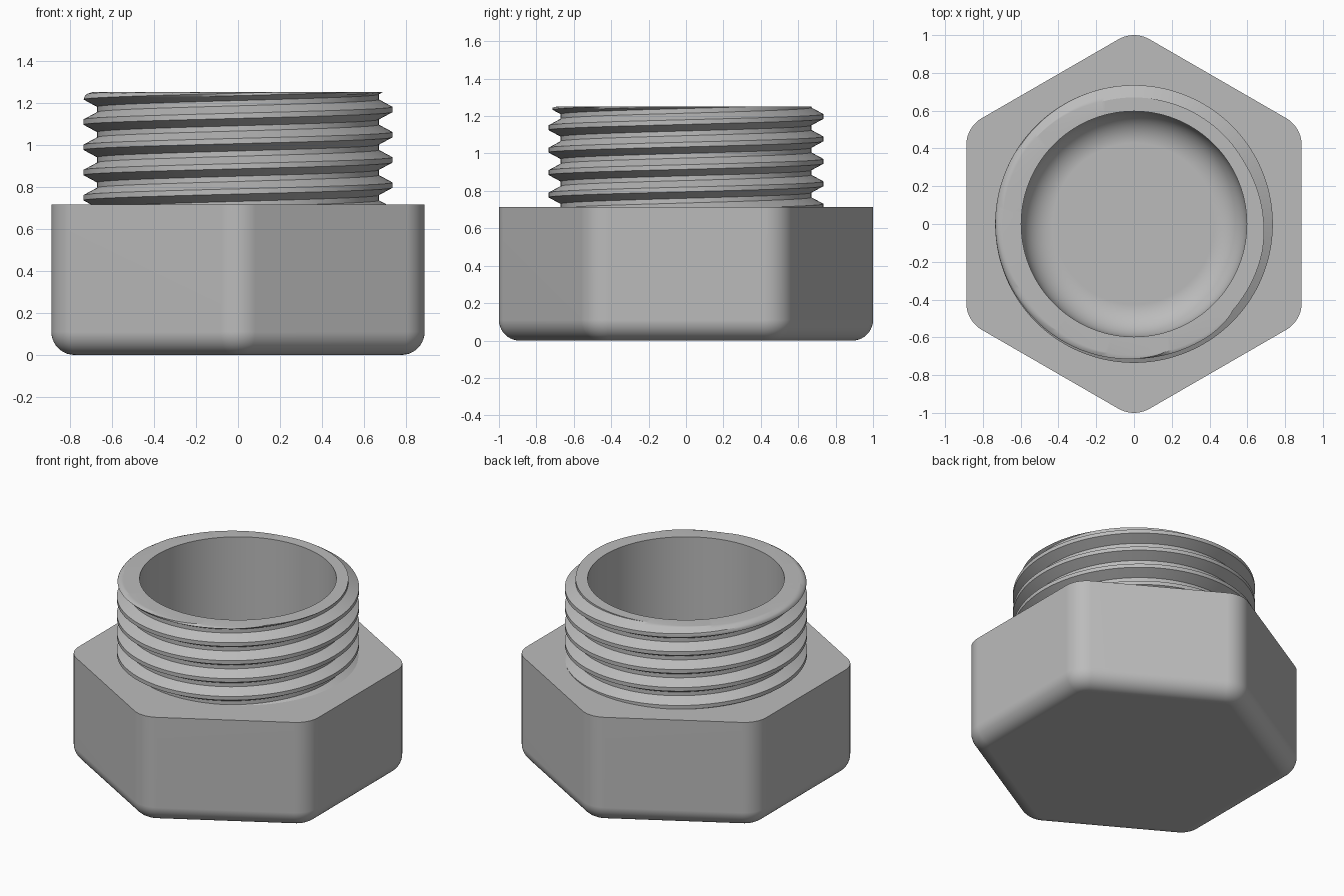
import bpy, bmesh
from math import pi, tau, sin, cos, radians, sqrt

cube = bpy.data.objects.get("Cube")
if cube:
    bpy.data.objects.remove(cube, do_unlink=True)

grey = bpy.data.materials.new("plain grey")
grey.use_nodes = True
grey.diffuse_color = (0.5, 0.5, 0.5, 1)
grey.node_tree.nodes["Principled BSDF"].inputs["Base Color"].default_value = (0.5, 0.5, 0.5, 1)

HEX_TOP, TOP, BORE, FLOOR = 0.715, 1.25, 0.597, 0.12
COLS = 192


def make_object(name, bm):
    bmesh.ops.remove_doubles(bm, verts=bm.verts, dist=1e-5)
    bmesh.ops.recalc_face_normals(bm, faces=bm.faces)
    mesh = bpy.data.meshes.new(name)
    bm.to_mesh(mesh)
    bm.free()
    mesh.materials.append(grey)
    obj = bpy.data.objects.new(name, mesh)
    bpy.context.collection.objects.link(obj)
    return obj


def smooth(obj):
    bpy.ops.object.select_all(action='DESELECT')
    obj.select_set(True)
    bpy.context.view_layer.objects.active = obj
    bpy.ops.object.shade_smooth_by_angle(angle=radians(30))
    normals = obj.modifiers.new("normals", 'WEIGHTED_NORMAL')
    normals.keep_sharp = True


def bridge(bm, a, b):
    for i in range(len(a)):
        j = (i + 1) % len(a)
        bm.faces.new((a[i], a[j], b[j], b[i]))


def loft(rings):
    """Closed solid through a stack of rings of points."""
    bm = bmesh.new()
    loops = [[bm.verts.new(p) for p in ring] for ring in rings]
    for a, b in zip(loops, loops[1:]):
        bridge(bm, a, b)
    bm.faces.new(loops[0])
    bm.faces.new(loops[-1])
    return bm


def circle(r, z):
    return [(r * cos(tau * i / COLS), r * sin(tau * i / COLS), z) for i in range(COLS)]


def hexagon(inset, z, apothem=0.888, corner=0.164, steps=10):
    """Round-cornered hexagon with two corners on the y axis."""
    centre = (apothem - corner) / cos(pi / 6)
    pts = []
    for k in range(6):
        mid = pi / 2 + k * pi / 3
        for s in range(steps + 1):
            a = mid + (s / steps - 0.5) * pi / 3
            r = corner - inset
            pts.append((centre * cos(mid) + r * cos(a), centre * sin(mid) + r * sin(a), z))
    return pts


# Hexagonal body with a rounded lower edge
FILLET, INNER = 0.11, 0.17
arc = [pi / 2 * s / 10 for s in range(11)]
rings = [hexagon(FILLET * (1 - sin(a)), FILLET * (1 - cos(a))) for a in arc]
body = make_object("hex_body", loft(rings + [hexagon(0, HEX_TOP)]))

# Round-bottomed bore cut into the body
rings = [circle(BORE - INNER * (1 - sin(a)), FLOOR + INNER * (1 - cos(a))) for a in arc]
cutter = make_object("bore_cutter", loft(rings + [circle(BORE, TOP)]))
cutter.hide_render = True
cut = body.modifiers.new("bore", 'BOOLEAN')
cut.operation, cut.solver, cut.object = 'DIFFERENCE', 'EXACT', cutter
bpy.context.view_layer.objects.active = body
bpy.ops.object.modifier_apply(modifier=cut.name)
bpy.data.objects.remove(cutter, do_unlink=True)
smooth(body)

# Threaded neck: rows of points follow the right-handed helix
PITCH, CREST_Z, CREST, ROOT = 0.12, 0.808, 0.735, 0.67
HALF_FLAT, FLANK, ROUND = 0.0125, 0.035, 0.04
LOW = HEX_TOP - 0.01


def thread_radius(z, turn):
    u = ((z - CREST_Z) / PITCH - turn) % 1
    d = min(u, 1 - u) * PITCH
    t = min(max((d - HALF_FLAT) / FLANK, 0), 1)
    r = CREST + (ROOT - CREST) * t
    over = max(z - (TOP - ROUND), 0) / ROUND
    return min(r, CREST - ROUND * (1 - sqrt(max(1 - over * over, 0))))


marks = [-HALF_FLAT, HALF_FLAT, HALF_FLAT + FLANK, PITCH - HALF_FLAT - FLANK, PITCH - HALF_FLAT]
SUB = 3
offsets = [a + (b - a) * s / SUB for a, b in zip(marks, marks[1:]) for s in range(SUB)]
PER = len(offsets)

bm = bmesh.new()
columns = []
for i in range(COLS):
    turn = i / COLS
    col = []
    for k in range(-3, 6):
        for off in offsets:
            z = min(max(CREST_Z + PITCH * (k + turn) + off, LOW), TOP)
            r = thread_radius(z, turn)
            col.append(bm.verts.new((r * cos(tau * turn), r * sin(tau * turn), z)))
    columns.append(col)
rows = len(columns[0])
for i in range(COLS):
    a, b = columns[i], columns[(i + 1) % COLS]
    shift = PER if i == COLS - 1 else 0     # the last column joins one turn up
    for j in range(rows - 1 - shift):
        quad = (a[j], b[j + shift], b[j + 1 + shift], a[j + 1])
        if len({round(v.co.z, 6) for v in quad}) > 1:
            bm.faces.new(quad)

# Flat rim and inner wall of the neck
rim_out = [col[-1] for col in columns]
rim_in = [bm.verts.new(p) for p in circle(BORE, TOP)]
wall = [bm.verts.new(p) for p in circle(BORE, HEX_TOP)]
bridge(bm, rim_out, rim_in)
bridge(bm, rim_in, wall)
smooth(make_object("threaded_neck", bm))
